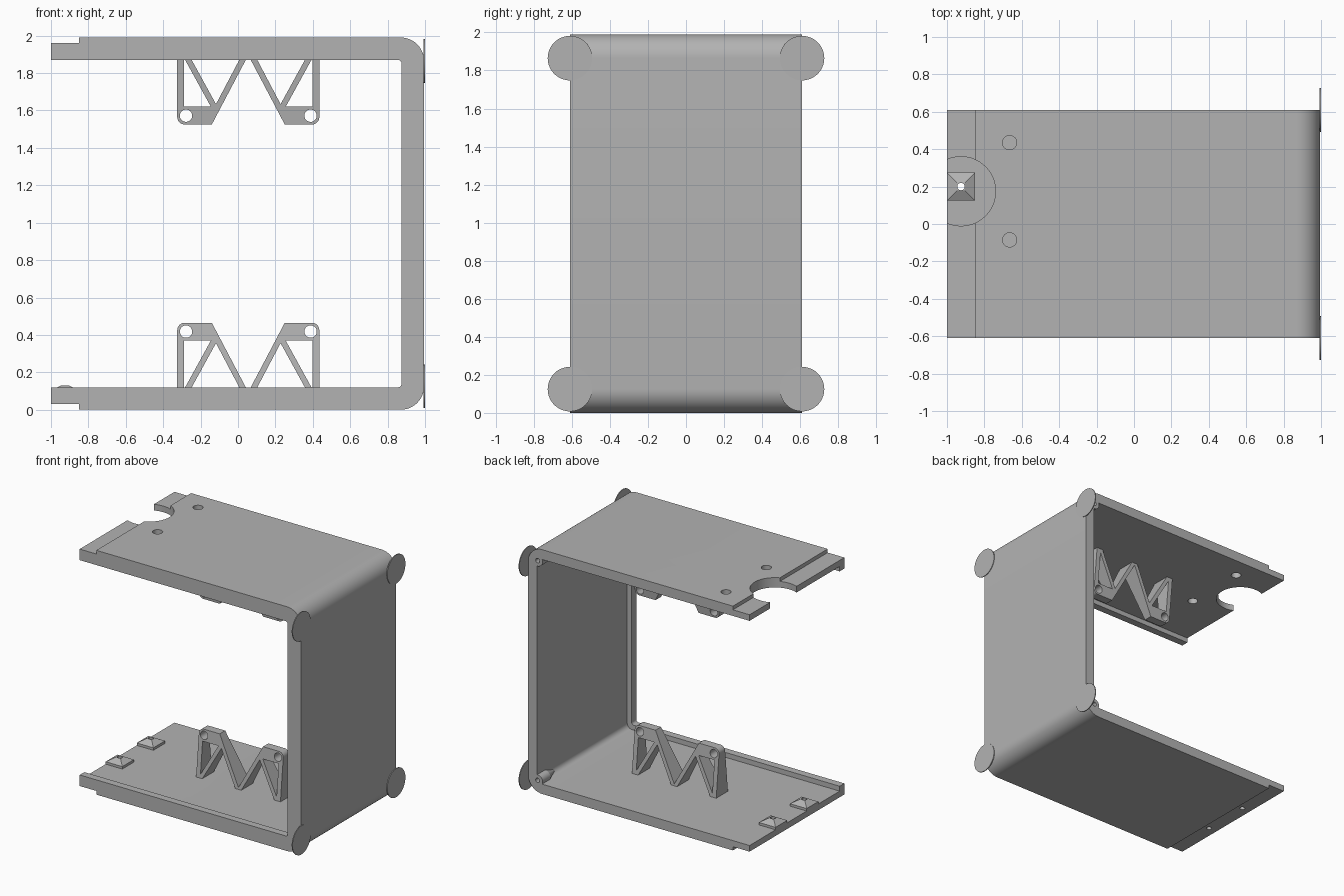
import bpy, bmesh, math
from mathutils import Vector, Matrix

if "Cube" in bpy.data.objects:
    bpy.data.objects.remove(bpy.data.objects["Cube"])

H, END, HALF = 1.99, 0.995, 0.61   # height, outer wall face, half depth
FLOOR, RIM = 0.08, 0.12            # plate thickness, rim height

grey = bpy.data.materials.new("plain grey")
grey.use_nodes = True
grey.diffuse_color = (0.45, 0.45, 0.45, 1)
grey.node_tree.nodes["Principled BSDF"].inputs["Base Color"].default_value = grey.diffuse_color


def finish(name, bm):
    bmesh.ops.recalc_face_normals(bm, faces=bm.faces)
    me = bpy.data.meshes.new(name)
    bm.to_mesh(me)
    bm.free()
    me.materials.append(grey)
    ob = bpy.data.objects.new(name, me)
    bpy.context.collection.objects.link(ob)
    return ob


def prism(name, points, y0, y1):
    """Extrude an x-z outline along y."""
    bm = bmesh.new()
    face = bm.faces.new([bm.verts.new((x, y0, z)) for x, z in points])
    new = bmesh.ops.extrude_face_region(bm, geom=[face])["geom"]
    bmesh.ops.translate(bm, vec=(0, y1 - y0, 0),
                        verts=[v for v in new if isinstance(v, bmesh.types.BMVert)])
    return finish(name, bm)


def box(name, x0, x1, y0, y1, z0, z1):
    return prism(name, [(x0, z0), (x1, z0), (x1, z1), (x0, z1)], y0, y1)


def cylinder(name, centre, r, length, axis="Z", r2=None, sides=40):
    bm = bmesh.new()
    bmesh.ops.create_cone(bm, cap_ends=True, segments=sides, radius1=r,
                          radius2=r if r2 is None else r2, depth=length)
    turn = {"Z": Matrix(), "Y": Matrix.Rotation(-math.pi / 2, 4, "X"),
            "X": Matrix.Rotation(math.pi / 2, 4, "Y")}[axis]
    bmesh.ops.transform(bm, matrix=Matrix.Translation(centre) @ turn, verts=bm.verts)
    return finish(name, bm)


def cut(ob, cutters):
    for c in cutters:
        c.hide_render = True
        mod = ob.modifiers.new("cut", "BOOLEAN")
        mod.operation, mod.solver, mod.object = "DIFFERENCE", "EXACT", c
    dg = bpy.context.evaluated_depsgraph_get()
    me = bpy.data.meshes.new_from_object(ob.evaluated_get(dg))
    ob.modifiers.clear()
    ob.data = me
    for c in cutters:
        bpy.data.objects.remove(c)


def smooth(ob):
    bpy.ops.object.select_all(action="DESELECT")
    ob.select_set(True)
    bpy.context.view_layer.objects.active = ob
    bpy.ops.object.shade_smooth_by_angle(angle=math.radians(30))


def c_path(inset, r, steps=12):
    """Open C-shaped path, from the lower free end round to the upper one."""
    x, lo, hi = END - inset, inset, H - inset
    pts = [(-1, lo)]
    for cz, start in ((lo + r, -90), (hi - r, 0)):
        for i in range(steps + 1):
            a = math.radians(start + 90 * i / steps)
            pts.append((x - r + r * math.cos(a), cz + r * math.sin(a)))
    return pts + [(-1, hi)]


def c_band(name, outer, r_out, inner, r_in, y0, y1):
    return prism(name, c_path(outer, r_out) + c_path(inner, r_in)[::-1], y0, y1)


# Main shell: two plates joined by a wall, with stepped ends and openings
shell = c_band("shell", 0, 0.125, FLOOR, 0.045, -HALF, HALF)
cutters = [box("step_cut", -1.1, -0.85, -1, 1, z0, z1)
           for z0, z1 in ((-0.1, 0.03), (H - 0.03, H + 0.1))]
cutters.append(cylinder("notch_cut", (-0.925, 0.175, H), 0.185, 0.4, sides=64))
cutters += [cylinder("hole_cut", (-0.665, y, H), 0.038, 0.4) for y in (0.435, -0.085)]
cutters += [cylinder("pin_cut", (-0.925, y, 0), 0.02, 0.4) for y in (-0.2, 0.2)]
boss_spots = [(0.91, z) for z in (0.1, H - 0.1)]
cutters += [cylinder("boss_cut", (x, HALF, z), 0.018, 0.2, "Y", sides=24) for x, z in boss_spots]
cut(shell, cutters)
smooth(shell)

# Raised rim along the front edge
rim = c_band("front_rim", FLOOR - 0.01, 0.055, RIM, 0.02, -HALF, -HALF + 0.06)
smooth(rim)

# Screw bosses in the rear inner corners
for i, (x, z) in enumerate(boss_spots):
    boss = cylinder(f"screw_boss_{i}", (x, HALF - 0.05, z), 0.045, 0.1, "Y")
    cut(boss, [cylinder("bore", (x, HALF, z), 0.018, 0.3, "Y", sides=24)])
    smooth(boss)
    smooth(cylinder(f"boss_taper_{i}", (x, HALF - 0.15, z), 0.01, 0.1, "Y", r2=0.045))

# Thin round ears on the outer wall corners
for y in (-HALF, HALF):
    for z in (0.125, H - 0.125):
        smooth(cylinder("corner_ear", (0.9965, y, z), 0.117, 0.007, "X", sides=64))

# Pyramid studs with a pin hole
for y in (-0.2, 0.2):
    bm = bmesh.new()
    for half, z in ((0.075, FLOOR - 0.005), (0.075, 0.1), (0.022, 0.13)):
        ring = [bm.verts.new((-0.925 + sx * half, y + sy * half, z))
                for sx, sy in ((-1, -1), (1, -1), (1, 1), (-1, 1))]
        if z < FLOOR:
            bm.faces.new(ring)
        else:
            for k in range(4):
                bm.faces.new((last[k - 1], last[k], ring[k], ring[k - 1]))
        last = ring
    bm.faces.new(last)
    stud = finish("pyramid_stud", bm)
    cut(stud, [cylinder("pin_cut", (-0.925, y, 0.1), 0.02, 0.4)])

# Truss brackets: tapered members, mirrored left to right and top to bottom
MID, TOP = 0.055, 0.465
LOW = FLOOR - 0.01


def corner_block():
    """Block outline with a rounded outer top corner."""
    pts = [(-0.09, 0.37), (-0.325, 0.37)]
    for i in range(7):
        a = math.radians(180 - 15 * i)
        pts.append((-0.285 + 0.04 * math.cos(a), TOP - 0.04 + 0.04 * math.sin(a)))
    return pts + [(-0.14, TOP)]


members = {
    "bracket_block": corner_block(),
    "bracket_post": [(-0.325, LOW), (-0.288, LOW), (-0.288, 0.375), (-0.325, 0.375)],
    "bracket_brace": [(-0.31, LOW), (-0.275, LOW), (-0.11, 0.37), (-0.145, 0.37)],
    "bracket_strut": [(0.033, LOW), (0.068, LOW), (-0.09, 0.37), (-0.125, 0.37)],
}
for upside in (False, True):
    for side in (1, -1):
        for name, pts in members.items():
            part = prism(name, pts, -1, 1)
            if name == "bracket_block":
                cut(part, [cylinder("eye_cut", (-0.278, 0, 0.418), 0.033, 3, "Y")])
            # Taper the depth towards the tip, then mirror into place
            for v in part.data.vertices:
                t = (v.co.z - FLOOR) / (TOP - FLOOR)
                v.co.y *= 0.075 - 0.04 * t
                if side < 0:
                    v.co.x = 2 * MID - v.co.x
                if upside:
                    v.co.z = H - v.co.z
            if (side < 0) != upside:
                part.data.flip_normals()
            smooth(part)
